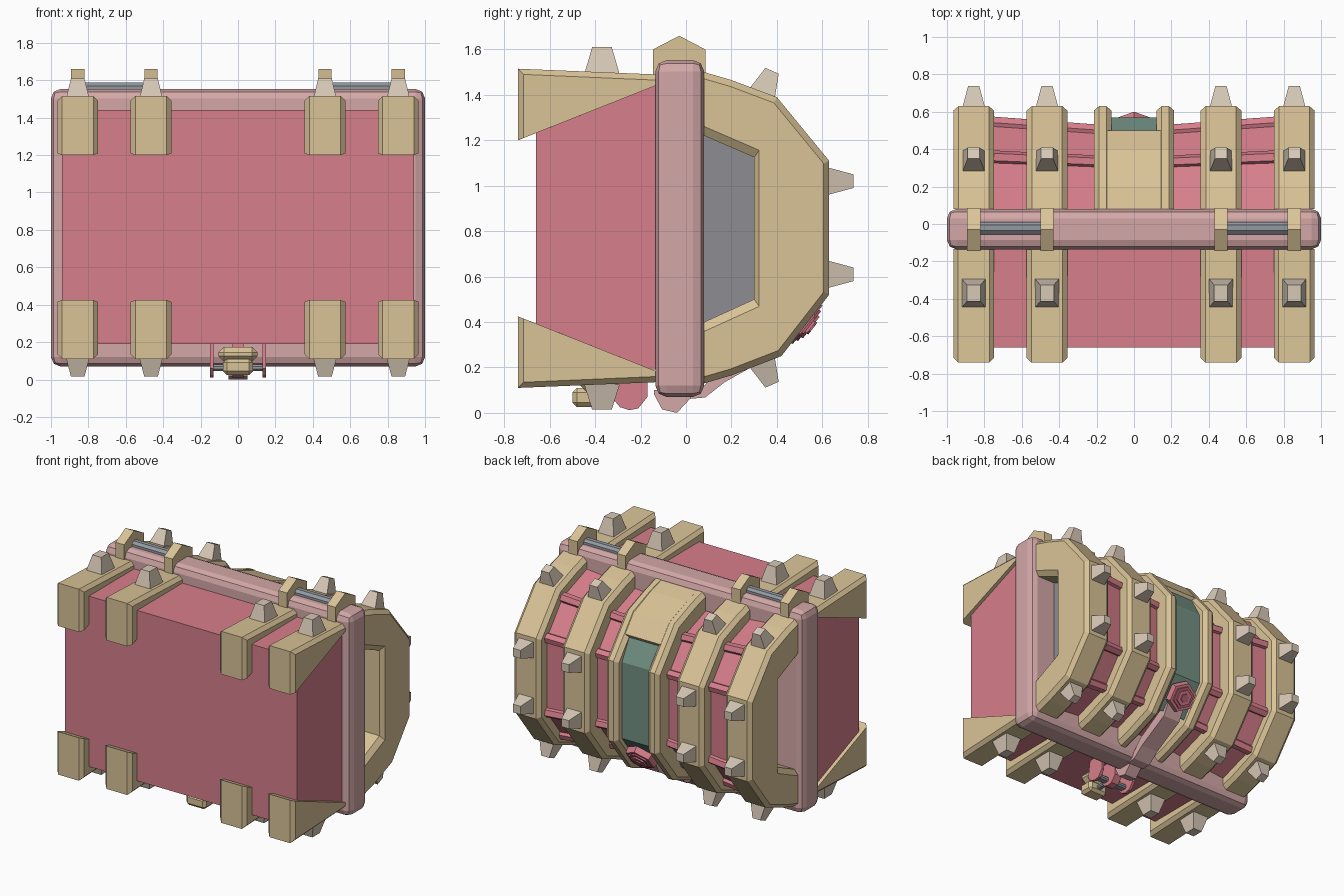
import bpy, bmesh
from math import atan2, pi
from mathutils import Matrix, Vector

cube = bpy.data.objects.get("Cube")
if cube:
    bpy.data.objects.remove(cube)


def material(name, r, g, b):
    m = bpy.data.materials.new(name)
    m.use_nodes = True
    m.diffuse_color = (r, g, b, 1)
    m.node_tree.nodes["Principled BSDF"].inputs["Base Color"].default_value = (r, g, b, 1)
    return m


PINK = material("pink", .68, .21, .26)
RIM = material("pale pink", .66, .39, .39)
TAN = material("tan", .70, .55, .31)
BONE = material("bone", .68, .58, .47)
GREY = material("grey", .27, .27, .29)
STEEL = material("steel", .29, .32, .35)
GREEN = material("dull green", .17, .28, .23)
ROSE = material("deep rose", .50, .13, .19)

MID = .8125   # height of the mirror plane


def finish(name, bm, mat):
    bmesh.ops.recalc_face_normals(bm, faces=bm.faces)
    me = bpy.data.meshes.new(name)
    bm.to_mesh(me)
    bm.free()
    me.materials.append(mat)
    ob = bpy.data.objects.new(name, me)
    bpy.context.collection.objects.link(ob)
    return ob


def loft(name, mat, stations):
    """Skin a (y, z) profile along x and cap both ends."""
    bm = bmesh.new()
    rings = [[bm.verts.new((x, y, z)) for y, z in pts] for x, pts in stations]
    n = len(rings[0])
    for a, b in zip(rings, rings[1:]):
        for i in range(n):
            j = (i + 1) % n
            bm.faces.new((a[i], a[j], b[j], b[i]))
    bm.faces.new(rings[0])
    bm.faces.new(rings[-1])
    return finish(name, bm, mat)


def prism(name, mat, x0, x1, pts):
    return loft(name, mat, [(x0, pts), (x1, pts)])


def box(name, mat, x, y, z, bevel=0, segments=1):
    ob = prism(name, mat, x[0], x[1], [(y[0], z[0]), (y[1], z[0]), (y[1], z[1]), (y[0], z[1])])
    if bevel:
        mod = ob.modifiers.new("bevel", "BEVEL")
        mod.width, mod.segments = bevel, segments
    return ob


def cone(name, mat, at, direction, r1, r2, depth, sides, turn=0, stretch=1):
    """Tapered prism standing on a point, pointing in the yz plane."""
    bm = bmesh.new()
    bmesh.ops.create_cone(bm, cap_ends=True, segments=sides, radius1=r1, radius2=r2, depth=depth)
    dy, dz = direction
    bm.transform(Matrix.Translation(at) @ Matrix.Rotation(atan2(-dy, dz), 4, 'X')
                 @ Matrix.Diagonal((1, stretch, 1, 1)) @ Matrix.Rotation(turn, 4, 'Z')
                 @ Matrix.Translation((0, 0, depth / 2)))
    return finish(name, bm, mat)


def flip(pts):
    return [(y, 2 * MID - z) for y, z in pts]


def scale(pts, s):
    return [(.08 + (y - .08) * s, MID + (z - MID) * s) for y, z in pts]


# Body and rim
box("body", PINK, (-.94, .94), (-.66, -.05), (.19, 1.44))
box("rim", RIM, (-1, 1), (-.135, .08), (.07, 1.553), .05, 2)

# Lid shell, bowed inward towards the middle
LID = [(.08, 1.42), (.36, 1.32), (.545, 1.09), (.545, .54), (.37, .31), (.08, .21)]


def bowed(name, mat, pts):
    loft(name, mat, [(x, scale(pts, .88 + .12 * abs(x) / .78)) for x in (-.78, 0, .78)])


bowed("lid", PINK, LID)
for i, (y, z) in enumerate(LID[1:-1]):
    # Ridge lying along each corner of the lid
    a = Vector(LID[i]) - Vector((y, z))
    b = Vector(LID[i + 2]) - Vector((y, z))
    a, b = a.normalized() * .035, b.normalized() * .035
    p, out = Vector((y, z)), -(a + b).normalized() * .022
    bowed("lid_ridge", PINK, [p + a, p + a + out, p + out * 1.5, p + b + out, p + b, p - out])
for s in (-1, 1):
    prism("lid_end_panel", GREY, s * .78, s * .8, LID)

# Straps
OUTER = [(.08, 1.50), (.2, 1.465), (.40, 1.39), (.63, 1.11),
         (.63, .52), (.42, .25), (.2, .165), (.08, .13)]
INNER = [(.08, .4), (.30, .5), (.30, 1.125), (.08, 1.22)]


def lid_strap(name, x0, x1):
    full = OUTER + INNER
    cut = scale(OUTER, .957) + scale(INNER, 1.1)
    loft(name, TAN, [(x0, cut), (x0 + .028, full), (x1 - .028, full), (x1, cut)])


def body_strap(x0, x1):
    full = [(-.74, 1.515), (-.74, 1.2), (-.135, 1.44), (-.135, 1.49)]
    cut = [(-.715, 1.49), (-.715, 1.21), (-.135, 1.44), (-.135, 1.465)]
    for name, f in (("upper_body_strap", list), ("lower_body_strap", flip)):
        loft(name, TAN, [(x0, f(cut)), (x0 + .025, f(full)), (x1 - .025, f(full)), (x1, f(cut))])


# Spike places: (y, z), direction, base half width, tip half width, length
SPIKES = [((-.37, 1.49), (0, 1), .065, .036, .12, 1.2),
          ((-.37, .125), (0, -1), .065, .036, .11, 1.2),
          ((.335, 1.405), (.4, .92), .06, .032, .11, 1),
          ((.335, .225), (.4, -.92), .06, .032, .11, 1),
          ((.625, 1.02), (1, 0), .06, .03, .112, 1),
          ((.625, .61), (1, 0), .06, .03, .112, 1)]
HINGE = [(-.145, 1.48), (-.145, 1.6), (-.03, 1.66), (.085, 1.6), (.085, 1.48)]

for s in (-1, 1):
    for c in (.465, .857):
        x = s * c
        lid_strap("lid_strap", x - .109, x + .109)
        body_strap(x - .109, x + .109)
        prism("hinge", TAN, x - .035, x + .035, HINGE)
        for (y, z), d, r1, r2, h, st in SPIKES:
            cone("spike", BONE, (x, y, z), d, r1 * 2 ** .5, r2 * 2 ** .5, h, 4, pi / 4, st)
    # Hinge pin
    rod = [(-.055, 1.54), (-.055, 1.57), (-.035, 1.587), (-.005, 1.587), (.012, 1.57), (.012, 1.54)]
    prism("hinge_pin", STEEL, s * .48, s * .84, rod)
    # Rails on both sides of the middle slot
    lid_strap("middle_rail", min(s * .12, s * .215), max(s * .12, s * .215))

# Middle band, sunken plate and round-cornered emblem
prism("middle_band", TAN, -.15, .15,
      [(.08, 1.497), (.2, 1.462), (.40, 1.385), (.5, 1.262), (.46, 1.2), (.08, 1.2)])
prism("sunken_plate", GREEN, -.14, .14,
      [(.48, 1.25), (.57, 1.09), (.57, .53), (.40, .31), (.3, .4), (.3, 1.2)])
for r, h, mat in ((.115, .045, PINK), (.09, .055, ROSE), (.065, .065, PINK), (.035, .073, ROSE)):
    cone("emblem", mat, (0, .50, .415), (.79, -.61), r, r * .92, h, 6)

# Latch strap folding from the emblem over the rim
prism("latch_strap", RIM, -.07, .07,
      [(.46, .36), (.41, .27), (.17, .135), (.085, .068), (.02, .062),
       (.02, .09), (.08, .12), (.15, .2), (.38, .34)])
prism("latch_catch", RIM, -.05, .05,
      [(-.14, .08), (-.105, .015), (-.04, 0), (.025, .07), (.025, .1), (-.14, .1)])

# Latch pin, lugs and lock below the body
LUG = [(-.32, .06), (-.29, .025), (-.25, .012), (-.21, .02), (-.17, .07), (-.17, .2), (-.3, .2)]
for s in (-1, 1):
    prism("latch_lug", PINK, s * .13, s * .15, LUG)
prism("latch_link", PINK, -.03, .03, LUG)
box("latch_pin", STEEL, (-.14, .14), (-.3, -.24), (.045, .08), .01)
box("lock_bar", STEEL, (-.02, .02), (-.4, -.22), (.05, .08), .008)
box("lock_body", TAN, (-.08, .08), (-.5, -.38), (.025, .11), .02)
box("lock_cap", TAN, (-.105, .105), (-.47, -.36), (.095, .175), .03)
